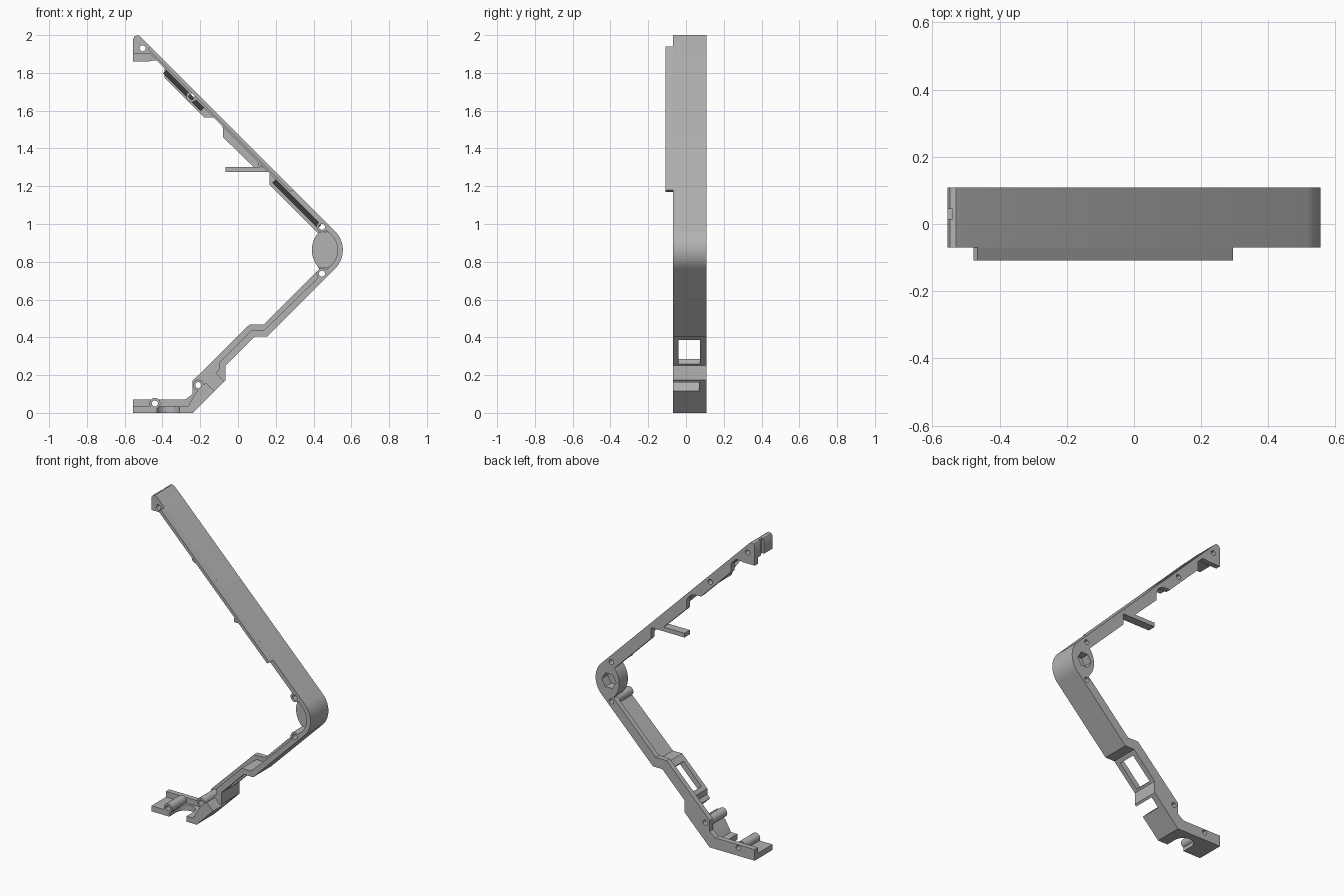
import bpy, bmesh, math
from mathutils import Vector

if "Cube" in bpy.data.objects:
    bpy.data.objects.remove(bpy.data.objects["Cube"])

grey = bpy.data.materials.new("light grey")
grey.use_nodes = True
grey.diffuse_color = (0.45, 0.45, 0.45, 1)
grey.node_tree.nodes["Principled BSDF"].inputs["Base Color"].default_value = (0.45, 0.45, 0.45, 1)

BACK, PLATE, FRONT = 0.108, 0.075, -0.07


def finish(name, bm):
    bmesh.ops.recalc_face_normals(bm, faces=bm.faces)
    mesh = bpy.data.meshes.new(name)
    bm.to_mesh(mesh)
    bm.free()
    mesh.materials.append(grey)
    ob = bpy.data.objects.new(name, mesh)
    bpy.context.collection.objects.link(ob)
    return ob


def prism(name, pts, y0, y1):
    """Extrude an (x, z) outline along y."""
    bm = bmesh.new()
    face = bm.faces.new([bm.verts.new((x, y0, z)) for x, z in pts])
    ext = bmesh.ops.extrude_face_region(bm, geom=[face])
    moved = [v for v in ext["geom"] if isinstance(v, bmesh.types.BMVert)]
    bmesh.ops.translate(bm, verts=moved, vec=(0, y1 - y0, 0))
    return finish(name, bm)


def arc(cx, cz, r, a0, a1, n):
    angles = [math.radians(a0 + (a1 - a0) * i / n) for i in range(n + 1)]
    return [(cx + r * math.cos(a), cz + r * math.sin(a)) for a in angles]


def disc(name, x, z, r, y0, y1, n=24):
    return prism(name, arc(x, z, r, 0, 360 - 360 / n, n - 1), y0, y1)


def rect(x0, z0, x1, z1):
    return [(x0, z0), (x1, z0), (x1, z1), (x0, z1)]


def across(a, b, out, inn):
    """Outline crossing the lower arm at right angles between two points."""
    return [(a[0] + out, a[1] - out), (b[0] + out, b[1] - out),
            (b[0] - inn, b[1] + inn), (a[0] - inn, a[1] + inn)]


def cut(ob, *cutters):
    bpy.context.view_layer.objects.active = ob
    for c in cutters:
        c.hide_render = True
        mod = ob.modifiers.new("cut", 'BOOLEAN')
        mod.operation, mod.solver, mod.object = 'DIFFERENCE', 'EXACT', c
        bpy.ops.object.modifier_apply(modifier=mod.name)


# Shared outer outline: top end, elbow, lower arm, foot
tip = [(-0.555, 1.98), (-0.547, 1.994), (-0.53, 2.0), (-0.515, 1.99)]
elbow = arc(0.416, 0.8625, 0.139, 45, -45, 20)
foot = [(0.155, 0.405), (0.09, 0.405), (-0.065, 0.25), (-0.065, 0.175), (-0.24, 0), (-0.555, 0)]
outer = tip + elbow + foot

# Back plate
plate = prism("back_plate", [(-0.555, 1.86)] + outer + [
    (-0.555, 0.07), (-0.28, 0.07), (-0.24, 0.1), (-0.24, 0.17), (0.06, 0.467), (0.135, 0.467),
    (0.43, 0.762)] + arc(0.53, 0.8625, 0.139, 220, 140, 14) + [
    (0.42, 0.955), (0.168, 1.207), (0.168, 1.275), (0.1, 1.285), (-0.08, 1.46)]
    + arc(-0.145, 1.5, 0.065, 0, 80, 8) + [
    (-0.18, 1.565), (-0.39, 1.775), (-0.39, 1.83), (-0.425, 1.865), (-0.45, 1.865), (-0.475, 1.86)],
    PLATE, BACK)

# Outer wall
wall = prism("outer_wall", [(-0.555, 1.9)] + outer + [
    (-0.555, 0.035), (-0.265, 0.035), (-0.225, 0.105), (-0.1, 0.23), (-0.1, 0.265),
    (0.075, 0.44), (0.14, 0.44)] + arc(0.416, 0.8625, 0.111, -45, 45, 20) + [(-0.465, 1.9)],
    FRONT, PLATE)

# Raised lip along the front of the upper arm
prism("front_lip", [(-0.465, 1.94), (0.295, 1.18), (0.278, 1.17), (-0.478, 1.926)], -0.108, FRONT)

# Elbow pad with a nut recess
pad = prism("elbow_pad", arc(0.53, 0.8625, 0.139, 222, 138, 14)
            + arc(0.416, 0.8625, 0.112, 60, -60, 16), 0.02, PLATE)

# Shelf on the upper arm and a small pin beside it
prism("shelf", rect(-0.065, 1.276, 0.15, 1.303), 0.055, BACK)
disc("pin", 0.12, 1.315, 0.014, -0.06, PLATE, 12)


# Sloped fillets between the upper wall and the plate
def fillet(name, x0, x1):
    bm = bmesh.new()
    for x in (x0, x1):
        for n, y in ((0.028, -0.03), (0.028, PLATE), (0.052, PLATE)):
            d = n / math.sqrt(2)
            bm.verts.new((x - d, y, 1.475 - x - d))
    bmesh.ops.convex_hull(bm, input=bm.verts)
    finish(name, bm)


fillet("upper_fillet", -0.36, -0.16)
fillet("lower_fillet", 0.22, 0.46)

# Screw bosses and their holes
screws = [(-0.245, 1.675), (0.445, 0.985), (0.445, 0.737), (-0.21, 0.147), (-0.44, 0.05)]
holes = [disc("hole_cutter", x, z, 0.016, -0.2, 0.2, 16) for x, z in screws + [(-0.505, 1.93)]]
for (x, z), hole in zip(screws, holes):
    cut(disc("screw_boss", x, z, 0.029, FRONT, PLATE), hole)

# Recess, window, side slot, end groove and foot notch
hexagon = disc("hex_cutter", 0.462, 0.8625, 0.05, 0.05, 0.2, 6)
window = prism("window_cutter", across((-0.055, 0.26), (0.07, 0.385), 0.03, 0.06), -0.04, 0.09)
slot = prism("slot_cutter", across((-0.125, 0.115), (-0.075, 0.165), 0.03, 0.09), -0.2, 0.068)
groove = prism("groove_cutter", rect(-0.6, 1.8, -0.54, 2.1), 0.015, 0.045)

bm = bmesh.new()
u_shape = [(-0.43, -0.2)] + arc(-0.37, 0.0, 0.06, 180, 0, 16) + [(-0.31, -0.2)]
low = [bm.verts.new((x, y, -0.1)) for x, y in u_shape]
base = bm.faces.new(low)
ext = bmesh.ops.extrude_face_region(bm, geom=[base])
bmesh.ops.translate(bm, vec=Vector((0, 0, 0.3)),
                    verts=[v for v in ext["geom"] if isinstance(v, bmesh.types.BMVert)])
notch = finish("notch_cutter", bm)

cut(plate, hexagon, *holes)
cut(pad, hexagon)
cut(wall, window, slot, groove, notch, *holes)

for c in holes + [hexagon, window, slot, groove, notch]:
    bpy.data.objects.remove(c)

# Smooth the curved faces, keep edges sharp
for ob in bpy.context.collection.objects:
    if ob.type == 'MESH' and grey.name in ob.data.materials:
        bpy.ops.object.select_all(action='DESELECT')
        ob.select_set(True)
        bpy.context.view_layer.objects.active = ob
        bpy.ops.object.shade_smooth_by_angle(angle=math.radians(30))
